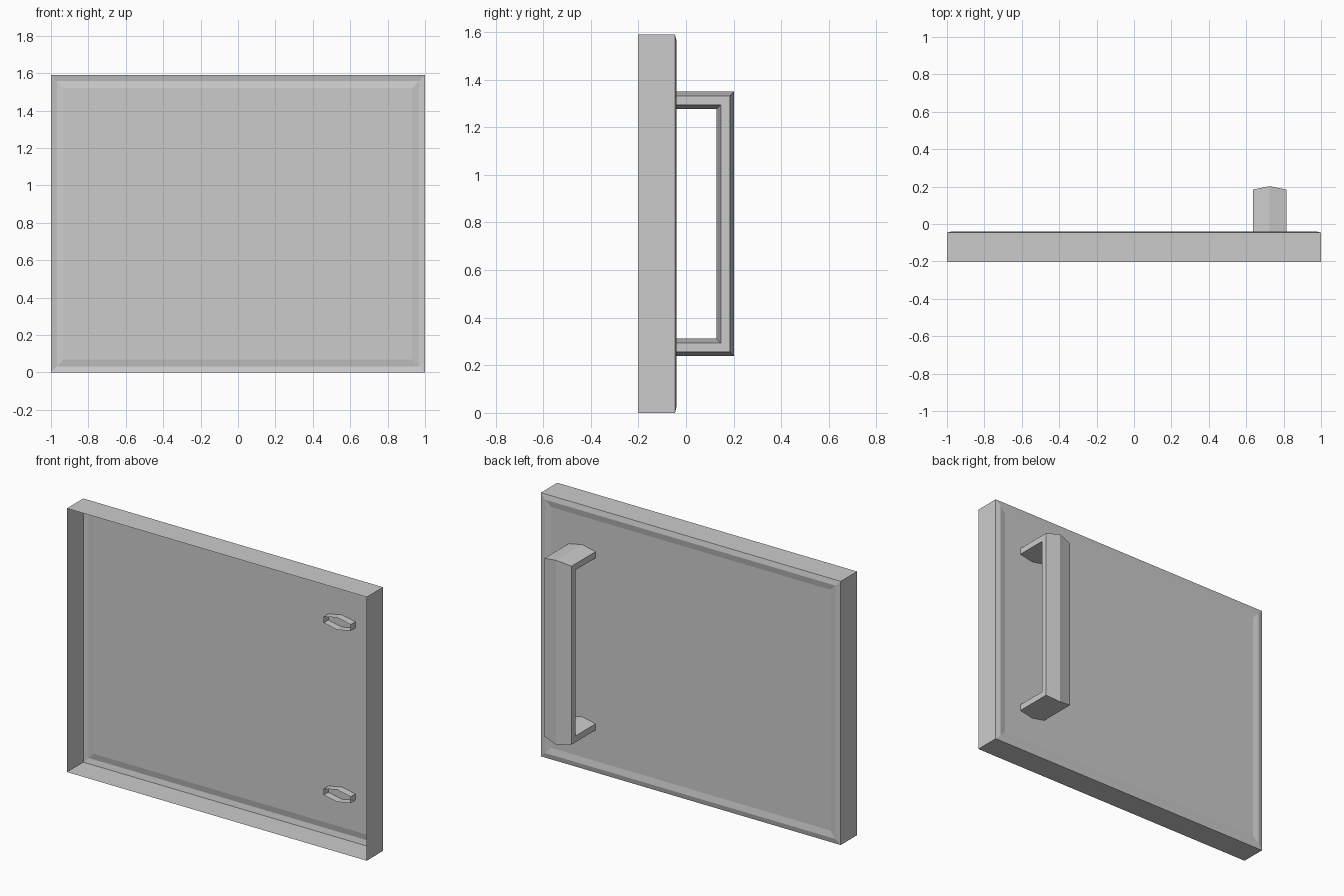
import bpy
import bmesh

cube = bpy.data.objects.get("Cube")
if cube:
    bpy.data.objects.remove(cube, do_unlink=True)

# One flat grey for the whole model
grey = bpy.data.materials.new("light grey")
grey.use_nodes = True
colour = (0.6, 0.6, 0.6, 1)
grey.diffuse_color = colour
grey.node_tree.nodes["Principled BSDF"].inputs["Base Color"].default_value = colour


def loft(name, rings, cap_last=False):
    """Join successive closed rings of points with quads."""
    bm = bmesh.new()
    loops = [[bm.verts.new(p) for p in ring] for ring in rings]
    for a, b in zip(loops, loops[1:]):
        n = len(a)
        for i in range(n):
            j = (i + 1) % n
            bm.faces.new((a[i], b[i], b[j], a[j]))
    if cap_last:
        bm.faces.new(reversed(loops[-1]))
    mesh = bpy.data.meshes.new(name)
    bm.to_mesh(mesh)
    bm.free()
    mesh.materials.append(grey)
    obj = bpy.data.objects.new(name, mesh)
    bpy.context.collection.objects.link(obj)
    return obj


# Door shell: open at the front, with a raised ridge framing the back panel
HEIGHT = 1.59


def rectangle(inset, y):
    x, low, high = 1 - inset, inset, HEIGHT - inset
    return [(-x, y, low), (x, y, low), (x, y, high), (-x, y, high)]


loft("door_panel", [
    rectangle(0, -0.202),
    rectangle(0, -0.046),
    rectangle(0.031, -0.039),
    rectangle(0.069, -0.046),
], cap_last=True)

# Handle: flat hexagonal tube bent into a U, its open ends passing through the panel
CENTRE, HALF_WIDTH, HALF_EDGE, HALF_RIDGE = 0.725, 0.09, 0.019, 0.037
section = [(-HALF_WIDTH, -HALF_EDGE), (0, -HALF_RIDGE), (HALF_WIDTH, -HALF_EDGE),
           (HALF_WIDTH, HALF_EDGE), (0, HALF_RIDGE), (-HALF_WIDTH, HALF_EDGE)]
TOP, BOTTOM, REACH, END = 1.313, 0.275, 0.165, -0.09
# Each path point: y, z, and how far y and z move per unit of outward offset
path = [(END, BOTTOM, 0, -1), (REACH, BOTTOM, 1, -1),
        (REACH, TOP, 1, 1), (END, TOP, 0, 1)]
loft("door_handle", [
    [(CENTRE + x, y + dy * d, z + dz * d) for x, d in section]
    for y, z, dy, dz in path
])
